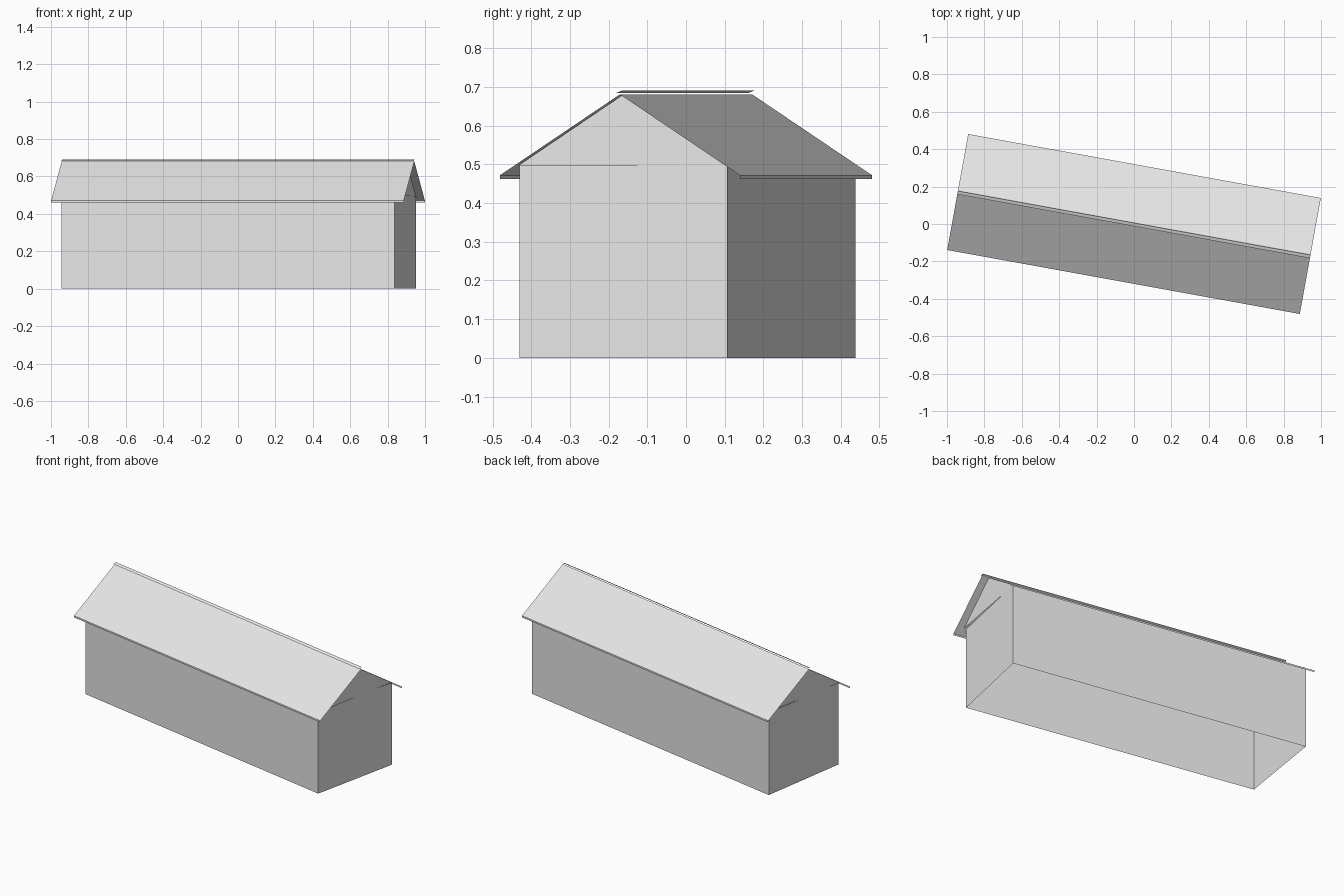
import bpy
import math
from mathutils import Matrix

cube = bpy.data.objects.get("Cube")
if cube:
    bpy.data.objects.remove(cube, do_unlink=True)

grey = bpy.data.materials.new("light grey")
grey.use_nodes = True
colour = (0.8, 0.8, 0.8, 1)
grey.diffuse_color = colour
grey.node_tree.nodes["Principled BSDF"].inputs["Base Color"].default_value = colour

TURN = Matrix.Rotation(math.radians(-10.28), 4, 'Z')
HALF_LENGTH, HALF_WIDTH = 0.958, 0.315   # roof plan
WALL_TOP, EAVE, RIDGE = 0.497, 0.472, 0.681


def add_part(name, points, faces, turned=True):
    mesh = bpy.data.meshes.new(name)
    mesh.from_pydata(points, [], faces)
    if turned:
        mesh.transform(TURN)
    mesh.materials.append(grey)
    mesh.update()
    part = bpy.data.objects.new(name, mesh)
    bpy.context.collection.objects.link(part)
    return part


def add_strip(name, start, end, half_length=HALF_LENGTH):
    """Flat strip along the building between two (y, z) section points."""
    points = [(s * half_length, y, z) for y, z in (start, end) for s in (-1, 1)]
    return add_part(name, points, [(0, 1, 3, 2)])


# Walls: slightly tapered footprint, open below and above
plan = [(-0.945, -0.105), (0.838, -0.431), (0.953, 0.107), (-0.86, 0.438)]
points = [(x, y, z) for z in (0, WALL_TOP) for x, y in plan]
add_part("walls", points, [(i, (i + 1) % 4, (i + 1) % 4 + 4, i + 4) for i in range(4)], turned=False)

for side, label in ((-1, "front"), (1, "back")):
    # Roof slope and the narrow upright board at its eave
    eave_y = side * HALF_WIDTH
    slope = add_strip(label + "_roof_slope", (eave_y, EAVE), (0, RIDGE))
    fascia = add_strip(label + "_fascia", (eave_y, EAVE - 0.01), (eave_y, EAVE))
    if side > 0:
        slope.data.flip_normals()
        fascia.data.flip_normals()

# Triangular gables at both ends
for x, label in ((0.915, "left"), (-0.918, "right")):
    gable = add_part(label + "_gable",
                     [(x, -0.275, WALL_TOP), (x, 0.275, WALL_TOP), (x, 0, RIDGE - 0.001)],
                     [(0, 1, 2)])
    if x < 0:
        gable.data.flip_normals()

# Tilted ridge strip held just above the roof
add_strip("ridge_strip", (-0.012, 0.684), (0.006, 0.691))
